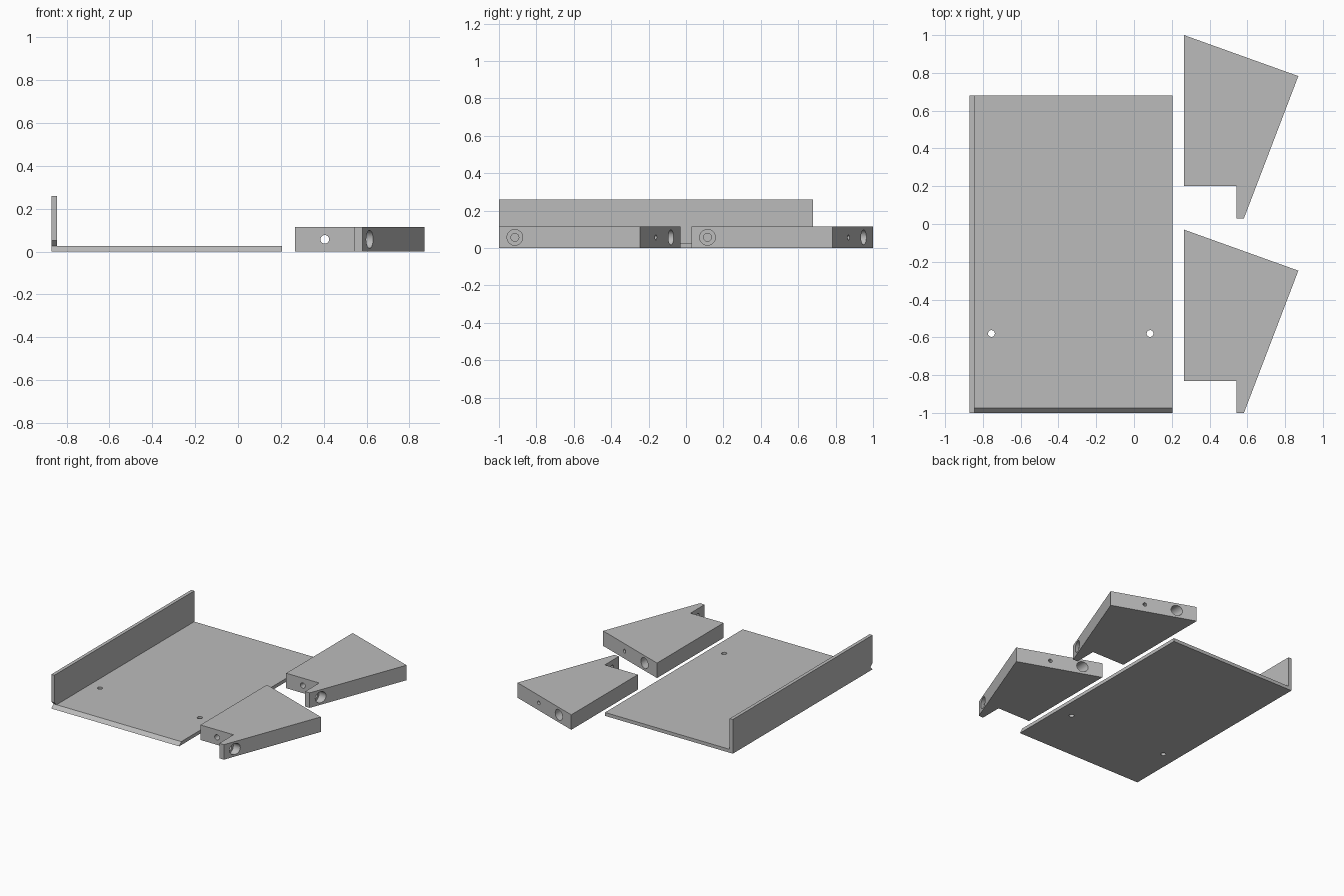
import bpy, bmesh
from mathutils import Vector

if "Cube" in bpy.data.objects:
    bpy.data.objects.remove(bpy.data.objects["Cube"], do_unlink=True)

GREY = (0.5, 0.5, 0.5, 1)
grey = bpy.data.materials.new("plain grey")
grey.use_nodes = True
grey.diffuse_color = GREY
grey.node_tree.nodes["Principled BSDF"].inputs["Base Color"].default_value = GREY


def prism(name, points, sweep):
    """Closed prism: a flat outline swept along a vector."""
    bm = bmesh.new()
    face = bm.faces.new([bm.verts.new(p) for p in points])
    top = bmesh.ops.extrude_face_region(bm, geom=[face])["geom"]
    bmesh.ops.translate(bm, vec=sweep, verts=[v for v in top if isinstance(v, bmesh.types.BMVert)])
    bmesh.ops.recalc_face_normals(bm, faces=bm.faces)
    mesh = bpy.data.meshes.new(name)
    bm.to_mesh(mesh)
    bm.free()
    mesh.materials.append(grey)
    obj = bpy.data.objects.new(name, mesh)
    bpy.context.collection.objects.link(obj)
    return obj


def apply(obj, mod):
    with bpy.context.temp_override(object=obj, active_object=obj, selected_objects=[obj]):
        bpy.ops.object.modifier_apply(modifier=mod.name)


def combine(obj, other, operation):
    mod = obj.modifiers.new("boolean", "BOOLEAN")
    mod.operation, mod.solver, mod.object = operation, "EXACT", other
    apply(obj, mod)
    bpy.data.objects.remove(other, do_unlink=True)


def drill(obj, start, end, radius):
    """Cut a round hole between two points."""
    start, end = Vector(start), Vector(end)
    axis = end - start
    bpy.ops.mesh.primitive_cylinder_add(vertices=32, radius=radius, depth=axis.length,
                                        location=(start + end) / 2)
    cutter = bpy.context.object
    cutter.rotation_euler = axis.to_track_quat("Z", "Y").to_euler()
    cutter.hide_render = True
    cutter.data.materials.append(grey)
    bpy.context.view_layer.update()
    combine(obj, cutter, "DIFFERENCE")


def finish(obj):
    bpy.ops.object.select_all(action="DESELECT")
    obj.select_set(True)
    bpy.context.view_layer.objects.active = obj
    bpy.ops.object.shade_smooth_by_angle(angle=0.5)


# Base plate with a bevelled front edge
LEFT, RIGHT, BACK, T = -0.87, 0.205, 0.68, 0.026
plate = prism("base_plate",
              [(LEFT, -1, 0), (LEFT, BACK, 0), (LEFT, BACK, T), (LEFT, T - 1, T)],
              (RIGHT - LEFT, 0, 0))
for x in (-0.755, 0.085):
    drill(plate, (x, -0.58, -0.1), (x, -0.58, 0.1), 0.018)
finish(plate)

# Side wall, undercut at its front lower corner
wall = prism("side_wall",
             [(LEFT, T - 1, T), (LEFT, BACK, T), (LEFT, BACK, 0.26),
              (LEFT, -1, 0.26), (LEFT, -1, 2 * T)],
             (T, 0, 0))
finish(wall)

# Two matching angled support blocks with counterbored screw holes
H, MID = 0.114, 0.057
outline = [(0.265, 1), (0.87, 0.783), (0.582, 0.03), (0.543, 0.03), (0.543, 0.2), (0.265, 0.2)]
for name, dy in (("back_support_block", 0), ("front_support_block", -1.03)):
    block = prism(name, [(x, y + dy, 0) for x, y in outline], (0, 0, H))
    # Long hole from front to back
    drill(block, (0.405, 0.1 + dy, MID), (0.405, 1.1 + dy, MID), 0.02)
    drill(block, (0.405, 0.35 + dy, MID), (0.405, 1.1 + dy, MID), 0.04)
    # Hole across the tongue
    drill(block, (0.5, 0.115 + dy, MID), (0.7, 0.115 + dy, MID), 0.021)
    drill(block, (0.572, 0.115 + dy, MID), (0.7, 0.115 + dy, MID), 0.042)
    # Small blind hole square to the sloping back
    mouth = Vector((0.63, 0.869 + dy, MID))
    normal = Vector((0.217, 0.605, 0)).normalized()
    drill(block, mouth + normal * 0.05, mouth - normal * 0.2, 0.014)
    finish(block)
